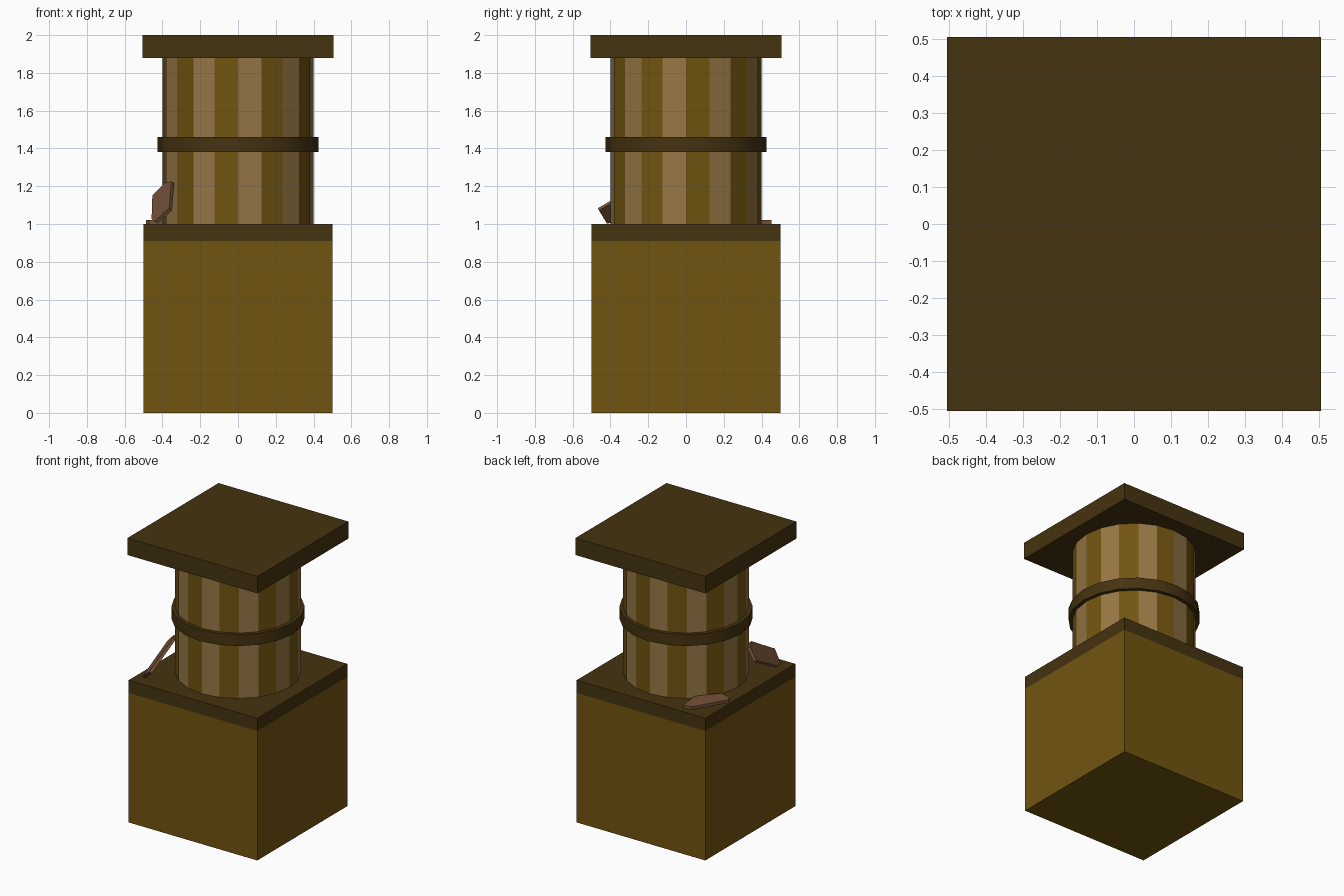
import bpy, bmesh, math
from mathutils import Vector

if "Cube" in bpy.data.objects:
    bpy.data.objects.remove(bpy.data.objects["Cube"])


def mat(name, col):
    m = bpy.data.materials.new(name)
    m.diffuse_color = (*col, 1)
    m.use_nodes = True
    m.node_tree.nodes["Principled BSDF"].inputs["Base Color"].default_value = m.diffuse_color
    return m


ochre = mat("ochre", (0.165, 0.09, 0.005))
tan = mat("tan", (0.31, 0.185, 0.06))
dark = mat("dark_wood", (0.06, 0.033, 0.005))
chip_mat = mat("chip_wood", (0.18, 0.085, 0.04))


def finish(name, bm, *mats):
    bmesh.ops.recalc_face_normals(bm, faces=bm.faces)
    me = bpy.data.meshes.new(name)
    bm.to_mesh(me)
    bm.free()
    for m in mats:
        me.materials.append(m)
    ob = bpy.data.objects.new(name, me)
    bpy.context.collection.objects.link(ob)
    return ob


def box(name, half, z0, z1, m):
    bm = bmesh.new()
    bmesh.ops.create_cube(bm, size=1)
    for v in bm.verts:
        v.co = (v.co.x * 2 * half, v.co.y * 2 * half, z0 if v.co.z < 0 else z1)
    return finish(name, bm, m)


def lathe(name, profile, sides, mats, closed):
    # Sweep a (radius, z) profile round z; materials alternate between sides
    bm = bmesh.new()
    rings = []
    for i in range(sides):
        a = -math.pi / 2 + 2 * math.pi * i / sides
        rings.append([bm.verts.new((r * math.cos(a), r * math.sin(a), z)) for r, z in profile])
    n = len(profile)
    for i in range(sides):
        p, q = rings[i], rings[(i + 1) % sides]
        for j in range(n if closed else n - 1):
            k = (j + 1) % n
            f = bm.faces.new((p[j], q[j], q[k], p[k]))
            f.material_index = i % len(mats)
    if not closed:
        for j in (0, n - 1):
            bm.faces.new([r[j] for r in rings])
    return finish(name, bm, *mats)


def chip(name, pts, thick):
    # Flat splinter: outline flattened to its mean plane, then thickened
    bm = bmesh.new()
    face = bm.faces.new([bm.verts.new(p) for p in pts])
    face.normal_update()
    n = face.normal.copy()
    c = sum((Vector(p) for p in pts), Vector()) / len(pts)
    for v in face.verts:
        v.co -= n * (n.dot(v.co - c) + thick / 2)
    geo = bmesh.ops.extrude_face_region(bm, geom=[face], use_keep_orig=True)["geom"]
    bmesh.ops.translate(bm, vec=n * thick,
                        verts=[g for g in geo if isinstance(g, bmesh.types.BMVert)])
    return finish(name, bm, chip_mat)


# Square base with its dark flush rim, and the cap slab
box("base_block", 0.5, 0, 0.91, ochre)
box("base_rim", 0.5, 0.91, 1.0, dark)
box("cap_slab", 0.505, 1.88, 2.0, dark)

# Striped twenty-sided column and the band round it
lathe("column", [(0.4, 1.0), (0.4, 1.88)], 20, [tan, ochre], False)
band = lathe("column_band", [(0.395, 1.38), (0.425, 1.38), (0.425, 1.46), (0.395, 1.46)],
             20, [dark], True)
bpy.context.view_layer.objects.active = band
band.select_set(True)
bpy.ops.object.shade_smooth_by_angle(angle=math.radians(30))

# Splinter lying flat at the back left
chip("flat_splinter", [(-.297, .452, 1.01), (-.356, .444, 1.01), (-.487, .22, 1.01),
                       (-.47, .19, 1.01), (-.393, .165, 1.01), (-.278, .30, 1.01)], 0.02)

# Splinter leaning on the column at the front left
chip("leaning_splinter", [(-.43, -.42, 1.005), (-.45, -.36, 1.02), (-.45, -.13, 1.15),
                          (-.375, -.155, 1.21), (-.345, -.22, 1.22), (-.36, -.465, 1.08)], 0.02)
